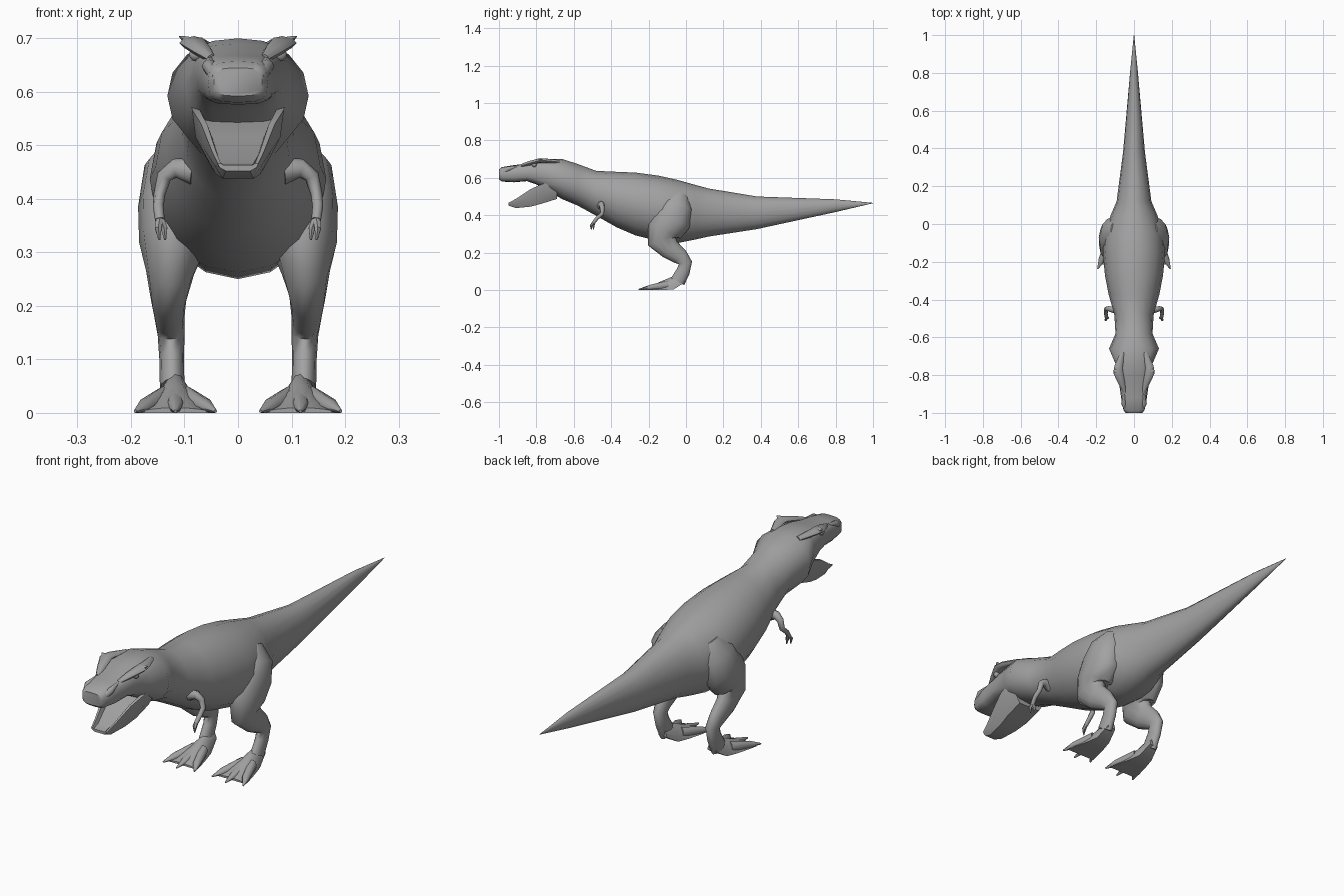
import bpy
import bmesh
import math
from mathutils import Vector

if "Cube" in bpy.data.objects:
    bpy.data.objects.remove(bpy.data.objects["Cube"], do_unlink=True)

skin = bpy.data.materials.new("grey skin")
skin.use_nodes = True
GREY = (0.36, 0.36, 0.36, 1)
skin.diffuse_color = GREY
skin.node_tree.nodes["Principled BSDF"].inputs["Base Color"].default_value = GREY


def loft(name, rings, angle=50):
    """Skin a list of equal point rings and cap both ends."""
    bm = bmesh.new()
    loops = [[bm.verts.new(p) for p in ring] for ring in rings]
    n = len(loops[0])
    for a, b in zip(loops, loops[1:]):
        for i in range(n):
            j = (i + 1) % n
            bm.faces.new((a[i], a[j], b[j], b[i]))
    bm.faces.new(loops[0])
    bm.faces.new(loops[-1])
    bmesh.ops.recalc_face_normals(bm, faces=bm.faces)
    mesh = bpy.data.meshes.new(name)
    bm.to_mesh(mesh)
    bm.free()
    mesh.materials.append(skin)
    ob = bpy.data.objects.new(name, mesh)
    bpy.context.collection.objects.link(ob)
    bpy.ops.object.select_all(action="DESELECT")
    ob.select_set(True)
    bpy.context.view_layer.objects.active = ob
    bpy.ops.object.shade_smooth_by_angle(angle=math.radians(angle))
    return ob


def power(v, p):
    return math.copysign(abs(v) ** p, v)


def section(y, top, bottom, w, p=1.0, cx=0.0, flat=False, n=16):
    """Upright rounded ring at y; flat rings keep only the upper half."""
    mid = bottom if flat else (top + bottom) / 2
    ring = []
    for i in range(n):
        a = math.tau * i / n
        z = mid + (top - mid) * power(math.sin(a), p)
        ring.append((cx + w * power(math.cos(a), p), y, max(z, bottom)))
    return ring


def limb(name, path, s, ref=(1, 0, 0), n=10):
    """Tube along x, y, z points with a radius along ref and one across it."""
    pts = [Vector((s * x, y, z)) for x, y, z, _, _ in path]
    rings = []
    for k, c in enumerate(pts):
        t = (pts[min(k + 1, len(pts) - 1)] - pts[max(k - 1, 0)]).normalized()
        a = Vector(ref)
        a = (a - t * a.dot(t)).normalized()
        b = t.cross(a)
        ra, rb = path[k][3:]
        rings.append([c + a * ra * math.cos(math.tau * i / n)
                      + b * rb * math.sin(math.tau * i / n) for i in range(n)])
    return loft(name, rings)


# Head, neck, torso and tail in one skin: y, top, bottom, half width, roundness
loft("head_body_and_tail", [section(*r) for r in (
    (-1.0, .645, .592, .045, .6),
    (-.985, .657, .58, .056, .6),
    (-.92, .668, .576, .068, .6),
    (-.85, .676, .582, .078, .6),
    (-.80, .69, .565, .085, .65),
    (-.74, .70, .53, .098, .75),
    (-.66, .70, .485, .132, .95),
    (-.58, .674, .452, .098),
    (-.48, .637, .397, .104),
    (-.37, .632, .335, .135),
    (-.27, .628, .292, .154),
    (-.15, .612, .262, .165),
    (-.05, .59, .25, .158),
    (.05, .562, .27, .122),
    (.12, .543, .286, .092),
    (.38, .50, .326, .058),
    (.80, .485, .417, .021),
    (1.0, .466, .464, .001),
)])


# Lower jaw, a trough with a raised rim
def jaw_ring(y, top, bottom, w, floor):
    half = [(w, top), (w * .92, (top + bottom) / 2), (w * .6, bottom)]
    inner = [(w * .7, floor), (w * .84, top)]
    outer = half + [(-x, z) for x, z in reversed(half)]
    return [(x, y, z) for x, z in
            outer + [(-x, z) for x, z in reversed(inner)] + inner]


loft("lower_jaw", [jaw_ring(*r) for r in (
    (-.95, .466, .452, .038, .463),
    (-.91, .487, .438, .048, .468),
    (-.83, .54, .446, .069, .515),
    (-.77, .567, .462, .086, .54),
    (-.69, .58, .487, .088, .57),
)], 35)

for side, s in (("left", 1), ("right", -1)):
    # Brow ridge rising to a horn
    limb(side + "_brow", [
        (.05, -.89, .662, .008, .008), (.066, -.84, .677, .018, .012),
        (.084, -.785, .692, .026, .012), (.082, -.755, .692, .022, .012),
        (.06, -.68, .685, .012, .010)], s, n=8)
    # Pointed tip of the horn
    limb(side + "_brow_horn", [
        (.08, -.78, .69, .022, .012), (.098, -.778, .697, .014, .008),
        (.11, -.775, .704, .001, .001)], s, (0, 1, 0), 6)
    # Snout ridge beside the nostril
    limb(side + "_nostril_ridge", [
        (.042, -.99, .625, .008, .012), (.054, -.95, .648, .014, .013),
        (.052, -.90, .66, .006, .006)], s, n=8)
    # Eye
    bpy.ops.mesh.primitive_uv_sphere_add(
        segments=10, ring_count=6, radius=.013, location=(s * .079, -.812, .67))
    eye = bpy.context.object
    eye.name = side + "_eye"
    eye.data.materials.append(skin)
    bpy.ops.object.shade_smooth_by_angle(angle=math.radians(60))

    # Thigh, shin and ankle
    limb(side + "_leg", [
        (.09, -.03, .51, .035, .045),
        (.108, -.045, .45, .068, .085),
        (.118, -.075, .38, .069, .105),
        (.122, -.115, .315, .063, .095),
        (.127, -.13, .262, .045, .078),
        (.130, -.085, .218, .034, .056),
        (.128, -.03, .178, .028, .044),
        (.125, -.003, .145, .025, .036),
        (.124, -.015, .10, .023, .036),
        (.123, -.045, .045, .023, .04)], s, n=12)

    # Webbed foot with a flat sole
    loft(side + "_foot", [section(y, t, b, w, 1.2, s * .117, True) for y, t, b, w in (
        (-.008, .075, .04, .02),
        (-.065, .075, .004, .034),
        (-.12, .052, 0, .048),
        (-.18, .026, 0, .064),
        (-.215, .010, 0, .071))])
    # Three toes
    for toe, dx, tip in (("inner", -.075, -.238), ("middle", 0, -.253),
                         ("outer", .075, -.238)):
        limb(side + "_" + toe + "_toe", [
            (.117 + dx * .3, -.10, .026, .018, .024),
            (.117 + dx * .72, -.19, .014, .017, .014),
            (.117 + dx, tip, .003, .003, .003)], s, n=8)

    # Small bent arm
    limb(side + "_arm", [
        (.085, -.455, .452, .022, .026),
        (.118, -.452, .457, .016, .018),
        (.138, -.448, .442, .013, .014),
        (.147, -.448, .408, .011, .011),
        (.149, -.475, .385, .010, .010),
        (.146, -.495, .36, .009, .009)], s, (0, 1, 0), 8)
    # Two fingers
    for finger, dx, dy in (("inner", -.008, .004), ("outer", .003, -.008)):
        limb(side + "_" + finger + "_finger", [
            (.146, -.49, .366, .008, .008),
            (.146 + dx, -.5 + dy, .345, .007, .007),
            (.144 + dx, -.498 + dy, .323, .002, .002)], s, (0, 1, 0), 6)
